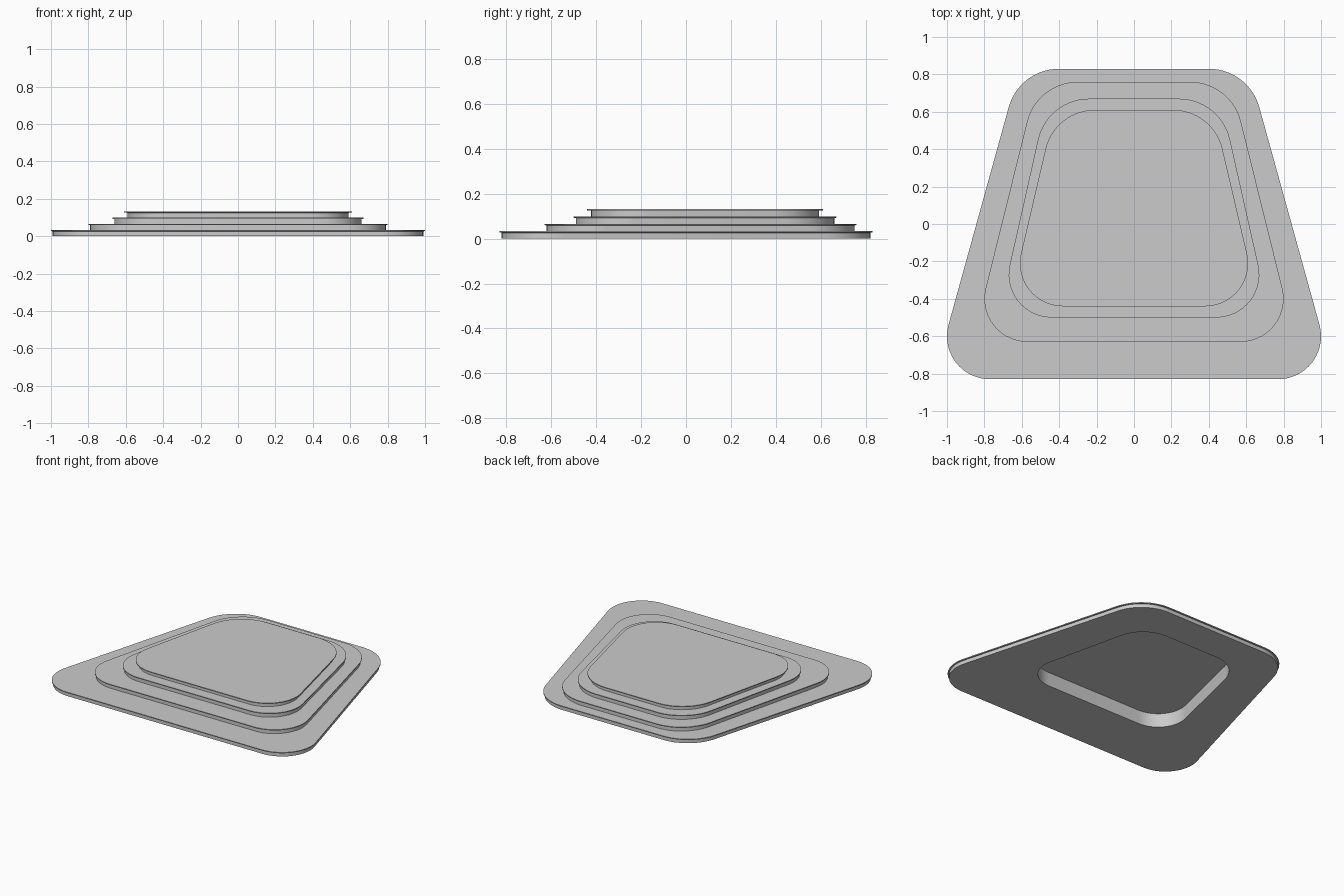
import bpy, bmesh
from math import cos, sin, pi, acos, atan2, hypot

if "Cube" in bpy.data.objects:
    bpy.data.objects.remove(bpy.data.objects["Cube"])

SEG = 14  # segments per corner arc

# Each tier: top y, top corner x, top radius, bottom y, bottom corner x, bottom radius
OUTLINES = {
    "base_tier":   (0.83, 0.40, 0.28, -0.83, 0.77, 0.23),
    "second_tier": (0.76, 0.30, 0.28, -0.63, 0.57, 0.23),
    "third_tier":  (0.67, 0.24, 0.28, -0.50, 0.44, 0.23),
    "top_tier":    (0.61, 0.21, 0.27, -0.44, 0.38, 0.23),
}
STEP = 0.033


def outline(spec, inset=0.0):
    """Mirrored trapezoid with rounded corners, shrunk evenly by inset."""
    ty, tx, tr, by, bx, br = spec
    cty, cby = ty - tr, by + br
    dx, dy = tx - bx, cty - cby
    # direction of the side's normal, tangent to both corner circles
    a = atan2(dy, dx) - acos((br - tr) / hypot(dx, dy))
    tr, br = tr - inset, br - inset
    half = []
    for i in range(SEG + 1):
        t = pi / 2 + (a - pi / 2) * i / SEG
        half.append((tx + tr * cos(t), cty + tr * sin(t)))
    for i in range(SEG + 1):
        t = a + (-pi / 2 - a) * i / SEG
        half.append((bx + br * cos(t), cby + br * sin(t)))
    return half + [(-x, y) for x, y in reversed(half)]


def loft(name, rings, closed):
    """Skin a stack of (points, z) rings; closed joins last to first."""
    bm = bmesh.new()
    loops = [[bm.verts.new((x, y, z)) for x, y in pts] for pts, z in rings]
    pairs = list(zip(loops, loops[1:]))
    if closed:
        pairs.append((loops[-1], loops[0]))
    else:
        bm.faces.new(loops[0])
        bm.faces.new(loops[-1])
    for lo, hi in pairs:
        n = len(lo)
        for i in range(n):
            j = (i + 1) % n
            bm.faces.new((lo[i], lo[j], hi[j], hi[i]))
    bmesh.ops.recalc_face_normals(bm, faces=bm.faces)
    mesh = bpy.data.meshes.new(name)
    bm.to_mesh(mesh)
    bm.free()
    obj = bpy.data.objects.new(name, mesh)
    bpy.context.collection.objects.link(obj)
    bpy.ops.object.select_all(action='DESELECT')
    obj.select_set(True)
    bpy.context.view_layer.objects.active = obj
    bpy.ops.object.shade_smooth_by_angle(angle=0.6)


# Underside recess shared by the three lower tiers
recess = outline(OUTLINES["top_tier"], 0.035)

for k, (name, spec) in enumerate(OUTLINES.items()):
    z0, z1 = k * STEP, (k + 1) * STEP
    tuck = 0.018 if name == "top_tier" else 0.009
    # wall tucked in beneath a thin overhanging lip
    rings = [(outline(spec, tuck), z0),
             (outline(spec, tuck), z1 - 0.007),
             (outline(spec), z1 - 0.006),
             (outline(spec), z1)]
    if name == "top_tier":
        loft(name, rings, False)
    else:
        loft(name, rings + [(recess, z1), (recess, z0)], True)
